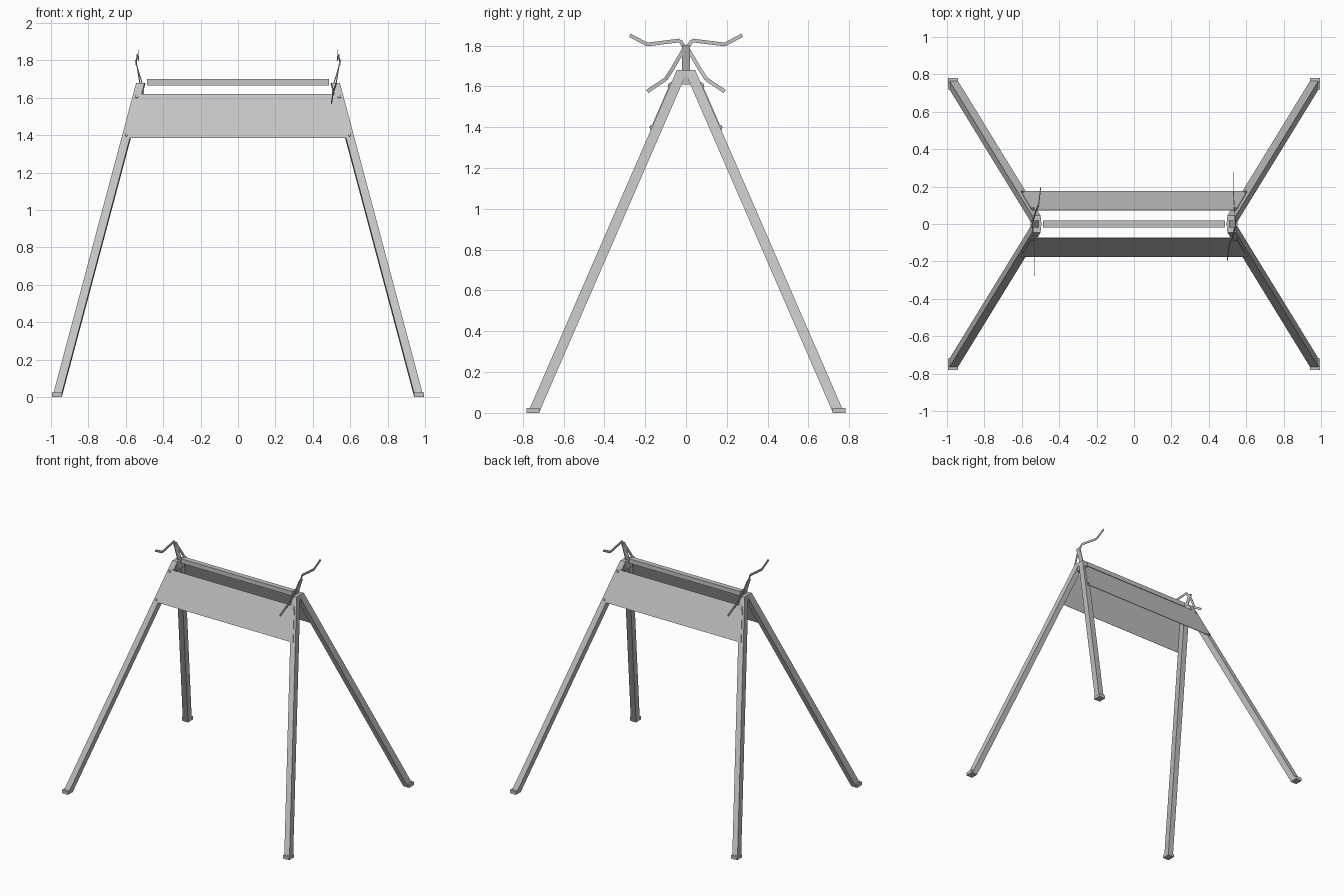
import bpy
import bmesh
from mathutils import Vector

cube = bpy.data.objects.get("Cube")
if cube:
    bpy.data.objects.remove(cube)

steel = bpy.data.materials.new("grey_steel")
steel.use_nodes = True
GREY = (0.55, 0.55, 0.55, 1)
steel.diffuse_color = GREY
steel.node_tree.nodes["Principled BSDF"].inputs["Base Color"].default_value = GREY


def prism(name, lower, upper):
    """Solid between two matching loops of points."""
    bm = bmesh.new()
    a = [bm.verts.new(p) for p in lower]
    b = [bm.verts.new(p) for p in upper]
    n = len(a)
    bm.faces.new(a[::-1])
    bm.faces.new(b)
    for i in range(n):
        j = (i + 1) % n
        bm.faces.new((a[i], a[j], b[j], b[i]))
    bmesh.ops.recalc_face_normals(bm, faces=bm.faces)
    mesh = bpy.data.meshes.new(name)
    bm.to_mesh(mesh)
    bm.free()
    mesh.materials.append(steel)
    obj = bpy.data.objects.new(name, mesh)
    bpy.context.scene.collection.objects.link(obj)
    return obj


def box(name, x0, x1, y0, y1, z0, z1):
    loop = [(x0, y0), (x1, y0), (x1, y1), (x0, y1)]
    return prism(name, [(x, y, z0) for x, y in loop], [(x, y, z1) for x, y in loop])


def strip(name, path, width, thick):
    """Thin flat plate following a path of (x, y, z), seen broadside from the end."""
    for i in range(len(path) - 1):
        p, q = Vector(path[i]), Vector(path[i + 1])
        d = (q - p).normalized()
        side = d.cross(Vector((1, 0, 0))).normalized() * width / 2
        out = Vector((thick / 2, 0, 0))
        ring = [side + out, side - out, -side - out, -side + out]
        prism(f"{name}_{i + 1}", [p + r for r in ring], [q + r for r in ring])


# Outer face of the frame: each leg lies in the slope of its panel
foot = Vector((0.97, -0.775, 0))
head = Vector((0.522, -0.045, 1.68))
axis = (head - foot).normalized()
normal = axis.cross(Vector((1, 0, 0))).normalized()
if normal.y > 0:
    normal = -normal
across = axis.cross(normal).normalized()


def leg_ring(u, depth, z):
    ring = []
    for a, b in ((-u, 0), (u, 0), (u, -depth), (-u, -depth)):
        p = foot + across * a + normal * b
        ring.append(p + axis * ((z - p.z) / axis.z))
    return ring


def turned(points, sx, sy):
    return [(p[0] * sx, p[1] * sy, p[2]) for p in points]


# Legs, feet and fixing bolts at the four corners
for sx, x_name in ((1, "left"), (-1, "right")):
    for sy, y_name in ((1, "front"), (-1, "back")):
        tag = f"{y_name}_{x_name}"
        prism(f"{tag}_leg", turned(leg_ring(0.022, 0.05, 0), sx, sy),
              turned(leg_ring(0.022, 0.05, 1.68), sx, sy))
        cx, cy = 0.968 * sx, -0.75 * sy
        box(f"{tag}_foot", cx - 0.027, cx + 0.027, cy - 0.031, cy + 0.031, 0, 0.025)
        for z in (1.40, 1.605):
            c = foot + axis * (z / axis.z) + normal * 0.004
            bolt = [c + across * a + normal.cross(across) * b
                    for a, b in ((.009, 0), (.005, .008), (-.005, .008),
                                 (-.009, 0), (-.005, -.008), (.005, -.008))]
            prism(f"{tag}_bolt", turned(bolt, sx, sy),
                  turned([p + normal * 0.006 for p in bolt], sx, sy))

# Sloping side panels
for sy, name in ((1, "front_panel"), (-1, "back_panel")):
    face = []
    for x, z in ((-0.605, 1.385), (0.605, 1.385), (0.545, 1.62), (-0.545, 1.62)):
        p = foot + axis * (z / axis.z)
        face.append(Vector((x, p.y, z)))
    prism(name, turned(face, 1, sy), turned([p + normal * 0.004 for p in face], 1, sy))

# Top bar
box("top_bar", -0.487, 0.487, -0.02, 0.02, 1.665, 1.70)

# End heads with a bent clamp lever, the two ends turned half a circle
UPPER = [(0.545, 0.0, 1.78), (0.54, 0.03, 1.825), (0.53, 0.19, 1.805), (0.53, 0.275, 1.85)]
LOWER = [(0.545, 0.0, 1.80), (0.525, -0.07, 1.68), (0.51, -0.10, 1.635), (0.50, -0.19, 1.575)]
for s, name in ((1, "left"), (-1, "right")):
    x0, x1 = sorted((0.502 * s, 0.543 * s))
    box(f"{name}_head", x0, x1, -0.045, 0.045, 1.61, 1.68)
    strip(f"{name}_post", turned([(0.51, 0, 1.67), (0.55, 0, 1.80)], s, s), 0.04, 0.006)
    strip(f"{name}_upper_lever", turned(UPPER, s, s), 0.018, 0.004)
    strip(f"{name}_lower_lever", turned(LOWER, s, s), 0.018, 0.004)
